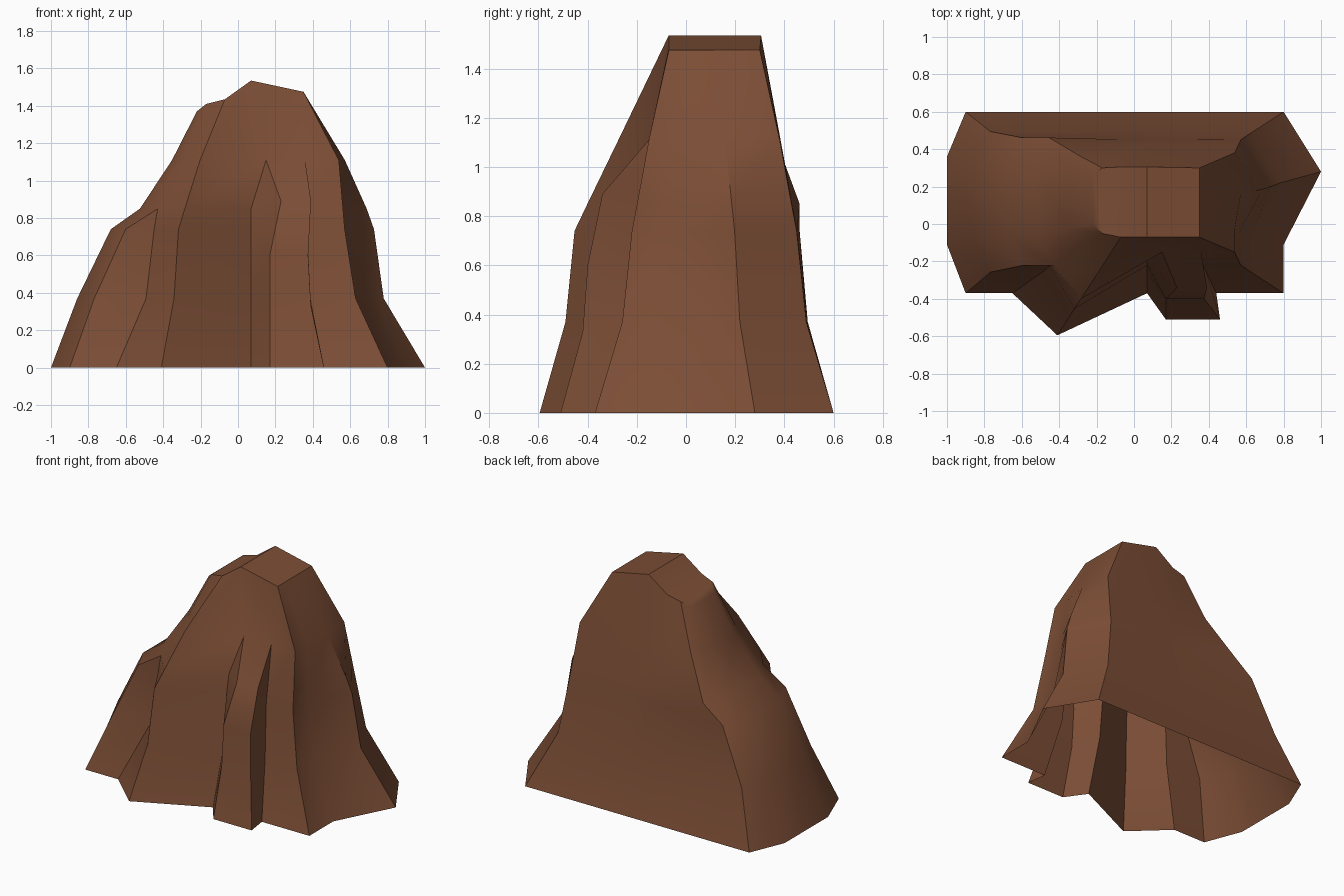
import bpy, bmesh, math

if "Cube" in bpy.data.objects:
    bpy.data.objects.remove(bpy.data.objects["Cube"])

# Height levels of the cliff walls; the summit height depends on x
LEVELS = [0, .37, .74, .85, 1.11]
CREST = [(-.22, 1.37), (-.17, 1.41), (-.07, 1.435), (.07, 1.535), (.35, 1.475)]

# How far each wall type has moved from its base to its summit point (x, y) per level
CORE = ([.38, .51, .53, .58], [.37, .5, .57, .73])
SPUR = ([.34, .42, .48, .66], [.37, .5, .57, .73])
RIDGE = ([.2, .27, .37, .61], [.2, .27, .37, .61])
CREASE = ([.33, .42, .46, .73], [.35, .46, .46, .78])
SHOULDER = ([.18, .41, .61, .83], [.35, .46, .46, .78])


def crest_z(x):
    for (x0, z0), (x1, z1) in zip(CREST, CREST[1:]):
        if x <= x1:
            return z0 + (z1 - z0) * (x - x0) / (x1 - x0)
    return CREST[-1][1]


def column(x0, y0, x1, y1, profile):
    fx, fy = profile
    pts = [(x0 + (x1 - x0) * a, y0 + (y1 - y0) * b, z)
           for a, b, z in zip([0] + fx, [0] + fy, LEVELS)]
    return pts + [(x1, y1, crest_z(x1))]


# Wall columns, clockwise from the back right corner
back_right = column(.8, .6, .35, .3, CORE)
right_spur = column(1, .28, .35, .115, SPUR)
right_notch = column(.8, -.11, .35, 0, CORE)
front_right = column(.8, -.37, .35, -.07, CORE)
rib_right = column(.44, -.37, .3, -.07, CORE)
rib_left = column(.07, -.37, .07, -.07, CORE)
rib_left[4] = (.15, rib_left[4][1], 1.11)
front_ridge = column(-.41, -.595, -.07, -.07, RIDGE)
crease = column(-.65, -.37, -.17, -.05, CREASE)
front_left = column(-.9, -.37, -.17, -.05, SHOULDER)
left_front = column(-1, -.11, -.22, 0, SHOULDER)
left_back = column(-1, .36, -.22, .26, SHOULDER)
back_left = column(-.9, .6, -.17, .3, SHOULDER)
back_knee = column(-.07, .6, -.07, .305, CORE)
back_peak = column(.07, .6, .07, .305, CORE)
front_left[3:] = crease[3:]

# Protruding front rib, merging into the wall at its top
RIB_YZ = [(-.51, 0), (-.42, .33), (-.4, .6), (-.34, .89)]
rib_outer_right = [(x, y, z) for x, (y, z) in zip([.46, .39, .375, .39], RIB_YZ)] + rib_right[4:]
rib_outer_left = [(x, y, z) for x, (y, z) in zip([.17, .17, .17, .23], RIB_YZ)] + rib_left[4:]

columns = [back_right, right_spur, right_notch, front_right, rib_right,
           rib_outer_right, rib_outer_left, rib_left, front_ridge, crease,
           front_left, left_front, left_back, back_left, back_knee, back_peak]

bm = bmesh.new()
verts = {}


def face(points):
    ring = []
    for p in points:
        key = tuple(round(c, 4) for c in p)
        if key not in verts:
            verts[key] = bm.verts.new(key)
        if verts[key] not in ring:
            ring.append(verts[key])
    if len(ring) > 2:
        bm.faces.new(ring).smooth = True


# Walls
for a, b in zip(columns, columns[1:] + columns[:1]):
    for k in range(5):
        face([b[k], a[k], a[k + 1], b[k + 1]])

# Summit facets
for cap in ([back_right, right_spur, right_notch, front_right, rib_right, rib_left, back_peak],
            [back_peak, rib_left, front_ridge, back_knee],
            [back_knee, front_ridge, crease, back_left],
            [back_left, crease, left_front, left_back]):
    face([c[5] for c in reversed(cap)])

mesh = bpy.data.meshes.new("rock_mound")
bm.to_mesh(mesh)
bm.free()
rock = bpy.data.objects.new("rock_mound", mesh)
bpy.context.collection.objects.link(rock)

# Brown rock colour
mat = bpy.data.materials.new("brown_rock")
mat.diffuse_color = (.2, .075, .036, 1)
mat.use_nodes = True
mat.node_tree.nodes["Principled BSDF"].inputs["Base Color"].default_value = mat.diffuse_color
mesh.materials.append(mat)

bpy.context.view_layer.objects.active = rock
rock.select_set(True)
bpy.ops.object.shade_smooth_by_angle(angle=math.radians(32))
